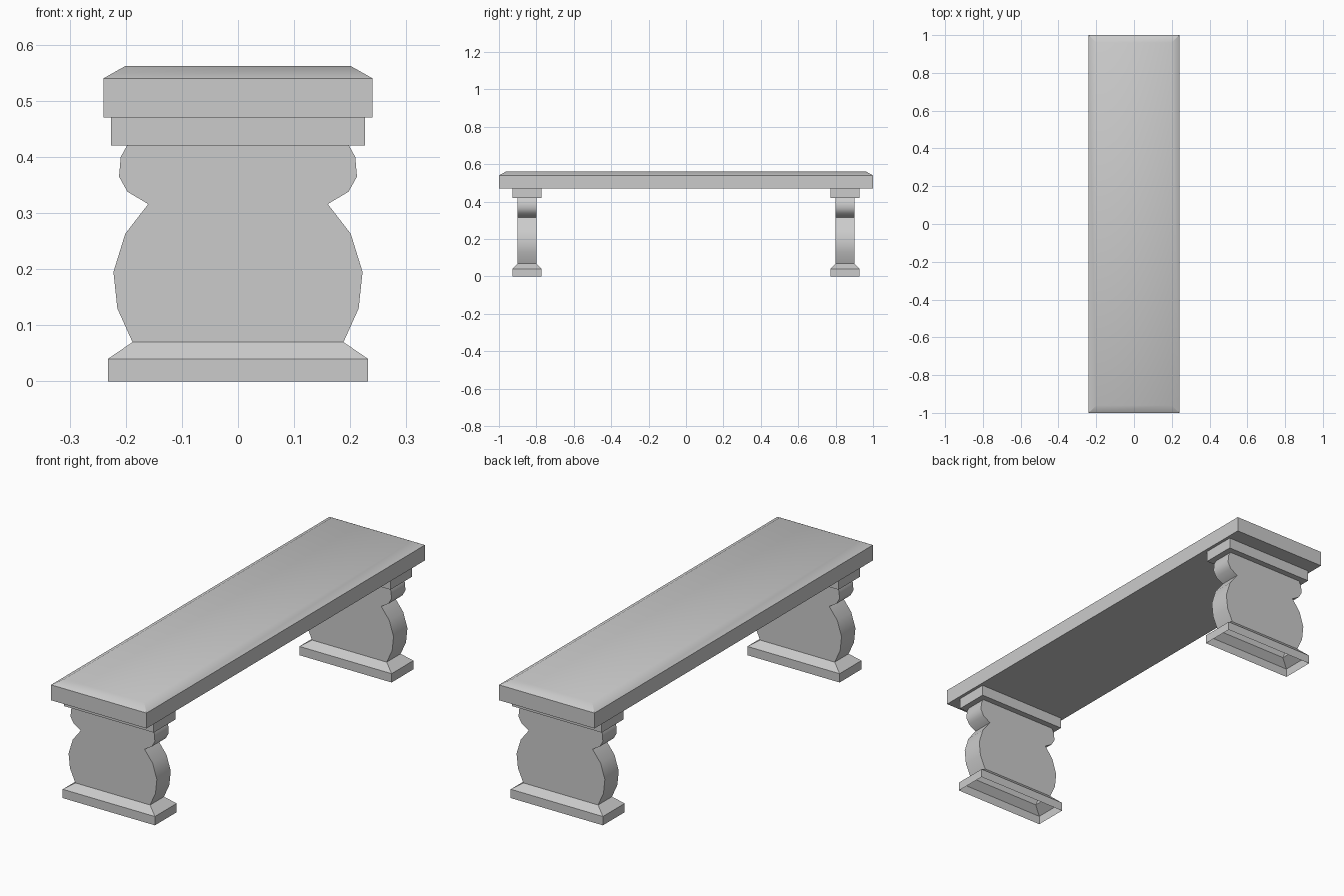
import bpy, bmesh, math

cube = bpy.data.objects.get("Cube")
if cube:
    bpy.data.objects.remove(cube, do_unlink=True)

stone = bpy.data.materials.new("grey stone")
stone.use_nodes = True
GREY = (0.6, 0.6, 0.6, 1)
stone.diffuse_color = GREY
stone.node_tree.nodes["Principled BSDF"].inputs["Base Color"].default_value = GREY


def finish(name, bm, y):
    bmesh.ops.recalc_face_normals(bm, faces=bm.faces)
    mesh = bpy.data.meshes.new(name)
    bm.to_mesh(mesh)
    bm.free()
    mesh.materials.append(stone)
    obj = bpy.data.objects.new(name, mesh)
    bpy.context.collection.objects.link(obj)
    obj.location.y = y
    bpy.ops.object.select_all(action="DESELECT")
    obj.select_set(True)
    bpy.context.view_layer.objects.active = obj
    bpy.ops.object.shade_smooth_by_angle(angle=math.radians(35))


def stacked_block(name, levels, y=0, bottom=True, top=True):
    """Join rectangular rings given as (half x, half y, z)."""
    bm = bmesh.new()
    rings = [[bm.verts.new((sx * hx, sy * hy, z))
              for sx, sy in ((-1, -1), (1, -1), (1, 1), (-1, 1))]
             for hx, hy, z in levels]
    for low, high in zip(rings, rings[1:]):
        for i in range(4):
            j = (i + 1) % 4
            bm.faces.new((low[i], low[j], high[j], high[i]))
    if bottom:
        bm.faces.new(rings[0][::-1])
    if top:
        bm.faces.new(rings[-1])
    finish(name, bm, y)


def scrolled_slab(name, profile, half_depth, y):
    """Mirrored silhouette with flat front and back, open at both ends."""
    bm = bmesh.new()
    rows = [[bm.verts.new((sx * x, sy * half_depth, z))
             for sx, sy in ((-1, -1), (1, -1), (1, 1), (-1, 1))]
            for x, z in profile]
    for low, high in zip(rows, rows[1:]):
        for i in (1, 3):
            j = (i + 1) % 4
            bm.faces.new((low[i], low[j], high[j], high[i]))
    for a, b in ((0, 1), (3, 2)):
        bm.faces.new([r[a] for r in rows] + [r[b] for r in reversed(rows)])
    finish(name, bm, y)


# Seat slab with a bevelled upper rim
stacked_block("seat", [(0.24, 1, 0.47), (0.24, 1, 0.54), (0.2, 0.96, 0.5625)])

LEG = [(0.188, 0.07), (0.215, 0.13), (0.222, 0.195), (0.201, 0.263), (0.16, 0.316),
       (0.197, 0.338), (0.212, 0.365), (0.209, 0.4), (0.198, 0.42)]

# Two matching supports: hollow foot, scrolled leg and capital
for side, y in (("front", -0.85), ("back", 0.85)):
    stacked_block(side + "_foot",
                  [(0.232, 0.078, 0), (0.232, 0.078, 0.04), (0.188, 0.05, 0.07)],
                  y, bottom=False, top=False)
    scrolled_slab(side + "_leg", LEG, 0.05, y)
    stacked_block(side + "_capital", [(0.226, 0.078, 0.42), (0.226, 0.078, 0.47)], y)
